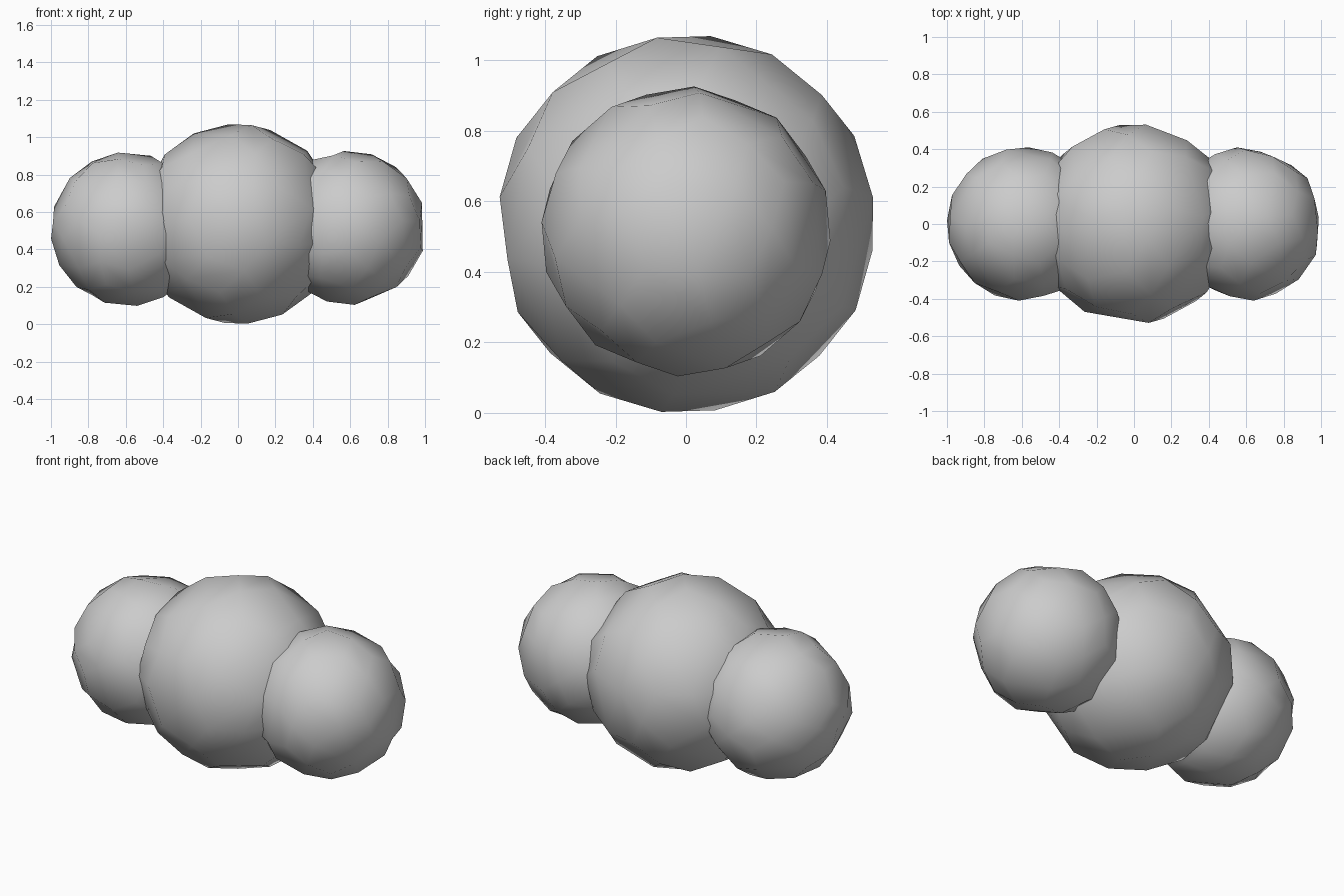
import bpy, bmesh
from mathutils import Vector, Matrix

if "Cube" in bpy.data.objects:
    bpy.data.objects.remove(bpy.data.objects["Cube"])

G = (1 + 5 ** 0.5) / 2
S = (-1, 1)

# twenty dodecahedron corners: a cube plus three golden rectangles
CORNERS = [Vector((a, b, c)) for a in S for b in S for c in S]
CORNERS += [Vector((0, a / G, b * G)) for a in S for b in S]
CORNERS += [Vector((a / G, b * G, 0)) for a in S for b in S]
CORNERS = CORNERS[:12] + [Vector((a / G, b * G, 0)) for a in S for b in S] \
    + [Vector((a * G, 0, b / G)) for b in S for a in S]

# twelve pentagons, each fanned from its first corner
PENTAGONS = [(3, 11, 7, 15, 13), (7, 19, 17, 6, 15), (17, 4, 8, 10, 6),
             (8, 0, 16, 2, 10), (0, 12, 1, 18, 16), (6, 10, 2, 13, 15),
             (2, 16, 18, 3, 13), (18, 1, 9, 11, 3), (4, 14, 12, 0, 8),
             (11, 9, 5, 19, 7), (19, 5, 14, 4, 17), (1, 12, 14, 5, 9)]

CORNER, EDGE_MID = (1, 1, 1), (1, G, G * G)     # a corner and the edge beside it
FACE_SIDE, FACE = (1, 0, 0), (0, -G, 1)         # an edge middle and a face axis


def frame(a, b):
    a, b = Vector(a).normalized(), Vector(b)
    c = a.cross(b).normalized()
    return Matrix((a, c.cross(a), c)).transposed()


def puff(name, radius, center, local, aim):
    """Smooth-shaded ball from a dodecahedron split once; local axes turn to aim."""
    rot = frame(*aim) @ frame(*local).transposed()
    bm = bmesh.new()
    vs = [bm.verts.new(c) for c in CORNERS]
    for p in PENTAGONS:
        for i in range(1, 4):
            bm.faces.new((vs[p[0]], vs[p[i]], vs[p[i + 1]]))
    bmesh.ops.subdivide_edges(bm, edges=bm.edges[:], cuts=1, use_grid_fill=True)
    for v in bm.verts:
        v.co = rot @ (v.co.normalized() * radius)
    bmesh.ops.recalc_face_normals(bm, faces=bm.faces[:])
    for f in bm.faces:
        f.smooth = True
    mesh = bpy.data.meshes.new(name)
    bm.to_mesh(mesh)
    bm.free()
    obj = bpy.data.objects.new(name, mesh)
    obj.location = center
    bpy.context.collection.objects.link(obj)


# large middle puff
puff("middle_puff", 0.54, (0, 0, 0.536), (CORNER, EDGE_MID),
     ((-0.05, 0.07, 0.533), (0.07, -0.08, 0.525)))
# smaller puffs at each side
puff("left_puff", 0.413, (-0.59, 0, 0.508), (CORNER, EDGE_MID),
     ((-0.407, 0.02, -0.05), (-0.39, -0.1, 0.04)))
puff("right_puff", 0.413, (0.595, 0, 0.515), (FACE_SIDE, FACE),
     ((-0.113, 0.14, 0.37), (-0.963, -0.12, -0.25)))
